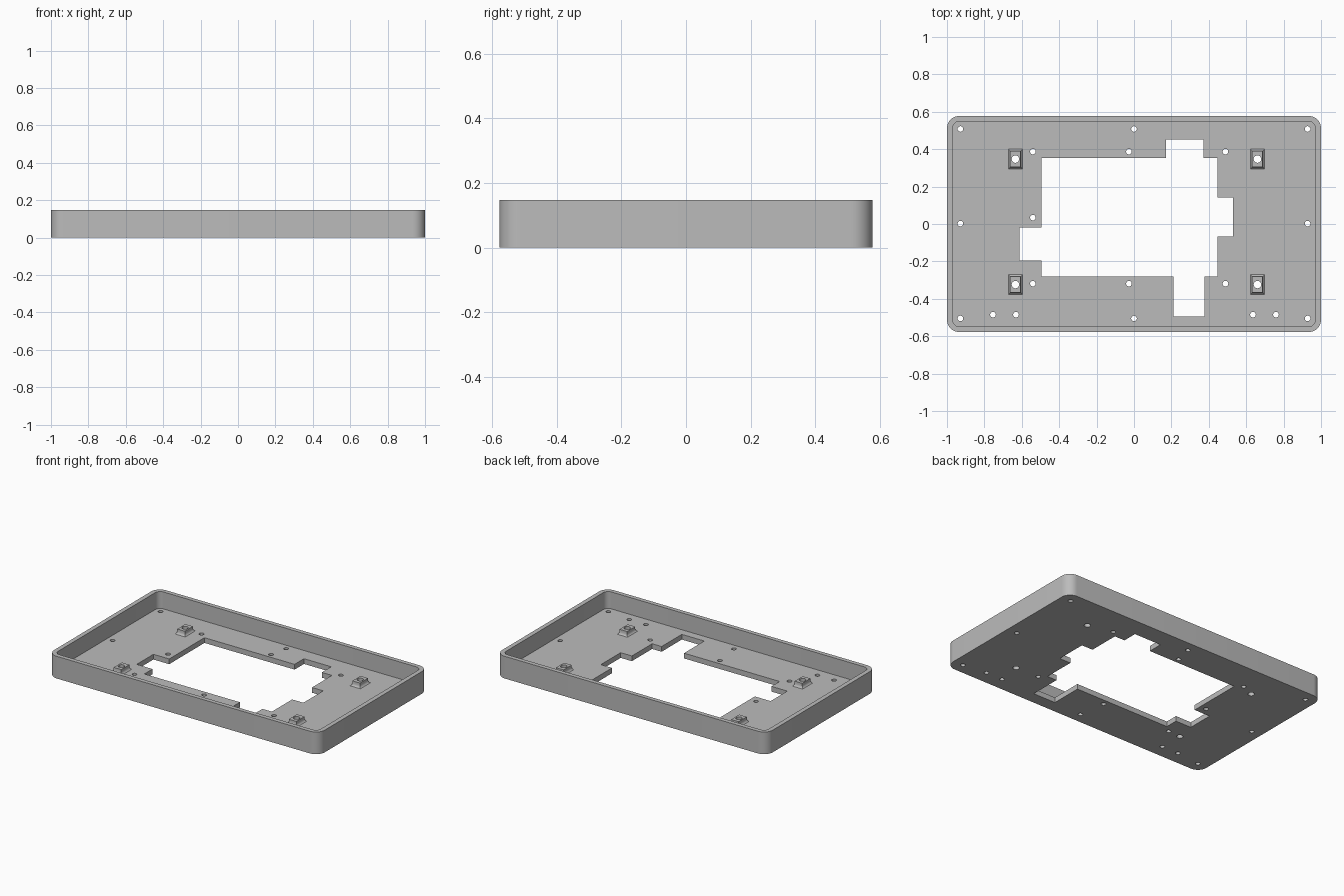
import bpy, bmesh, math

cube = bpy.data.objects.get("Cube")
if cube:
    bpy.data.objects.remove(cube, do_unlink=True)

HEIGHT, FLOOR = 0.148, 0.035

grey = bpy.data.materials.new("plain grey")
grey.use_nodes = True
colour = (0.5, 0.5, 0.5, 1)
grey.diffuse_color = colour
grey.node_tree.nodes["Principled BSDF"].inputs["Base Color"].default_value = colour


def rounded_rect(hx, hy, r, steps=10):
    pts = []
    for i, (sx, sy) in enumerate([(1, 1), (-1, 1), (-1, -1), (1, -1)]):
        for k in range(steps + 1):
            a = math.pi / 2 * (i + k / steps)
            pts.append((sx * (hx - r) + r * math.cos(a), sy * (hy - r) + r * math.sin(a)))
    return pts


def circle(cx, cy, r, n=24):
    return [(cx + r * math.cos(math.tau * k / n), cy + r * math.sin(math.tau * k / n))
            for k in range(n)]


def rect(cx, cy, hx, hy):
    return [(cx + hx, cy + hy), (cx - hx, cy + hy), (cx - hx, cy - hy), (cx + hx, cy - hy)]


def loft(name, sections):
    """Solid through stacked (outline, z) sections with equal point counts."""
    bm = bmesh.new()
    rings = [[bm.verts.new((x, y, z)) for x, y in pts] for pts, z in sections]
    for a, b in zip(rings, rings[1:]):
        for i in range(len(a)):
            j = (i + 1) % len(a)
            bm.faces.new((a[i], a[j], b[j], b[i]))
    bm.faces.new(rings[0][::-1])
    bm.faces.new(rings[-1])
    bmesh.ops.recalc_face_normals(bm, faces=bm.faces)
    mesh = bpy.data.meshes.new(name)
    bm.to_mesh(mesh)
    bm.free()
    mesh.materials.append(grey)
    ob = bpy.data.objects.new(name, mesh)
    bpy.context.collection.objects.link(ob)
    return ob


def prism(name, pts, z0, z1):
    return loft(name, [(pts, z0), (pts, z1)])


def join(obs):
    with bpy.context.temp_override(active_object=obs[0], selected_editable_objects=obs):
        bpy.ops.object.join()
    return obs[0]


def combine(target, tool, operation):
    mod = target.modifiers.new(tool.name, "BOOLEAN")
    mod.operation, mod.solver, mod.object = operation, "EXACT", tool
    tool.hide_render = True
    with bpy.context.temp_override(object=target, active_object=target):
        bpy.ops.object.modifier_apply(modifier=mod.name)
    bpy.data.objects.remove(tool, do_unlink=True)


# Shallow open tray
tray = prism("tray", rounded_rect(1.0, 0.577, 0.065), 0, HEIGHT)
combine(tray, prism("pocket", rounded_rect(0.97, 0.548, 0.036), FLOOR, 0.3), "DIFFERENCE")

# Stepped opening in the floor
opening = [(-0.495, 0.353), (0.171, 0.353), (0.171, 0.452), (0.372, 0.452), (0.372, 0.353),
           (0.447, 0.353), (0.447, 0.142), (0.53, 0.142), (0.53, -0.067), (0.447, -0.067),
           (0.447, -0.281), (0.377, -0.281), (0.377, -0.494), (0.211, -0.494),
           (0.211, -0.281), (-0.495, -0.281), (-0.495, -0.195), (-0.612, -0.195),
           (-0.612, -0.019), (-0.495, -0.019)]
combine(tray, prism("opening", opening, -0.1, 0.1), "DIFFERENCE")

# Four mounting bosses with concave flared feet
boss_spots = [(x, y) for x in (-0.634, 0.66) for y in (0.347, -0.324)]
profile = [(0, -0.01), (0, 0), (0.005, 0.004), (0.008, 0.009), (0.01, 0.016), (0.01, 0.032)]
bosses = [loft("boss", [(rect(x, y, 0.038 - d, 0.053 - d), FLOOR + h) for d, h in profile])
          for x, y in boss_spots]
combine(tray, join(bosses), "UNION")

# Screw holes: rim, board mounts, front pairs and bosses
small = [(x, y) for x in (-0.928, 0, 0.928) for y in (0.508, 0.002, -0.505) if x or abs(y) > 0.1]
small += [(x, y) for x in (-0.541, -0.027, 0.489) for y in (0.387, -0.319)]
small += [(-0.541, 0.034)]
small += [(x, -0.485) for x in (-0.754, -0.631, 0.636, 0.759)]
holes = [prism("hole", circle(x, y, 0.015), -0.1, 0.12) for x, y in small]
holes += [prism("hole", circle(x, y, 0.02), -0.1, 0.12) for x, y in boss_spots]
combine(tray, join(holes), "DIFFERENCE")

# Smooth the rounded corners and holes, keep hard edges
bpy.ops.object.select_all(action="DESELECT")
tray.select_set(True)
bpy.context.view_layer.objects.active = tray
bpy.ops.object.shade_smooth_by_angle(angle=math.radians(30))
